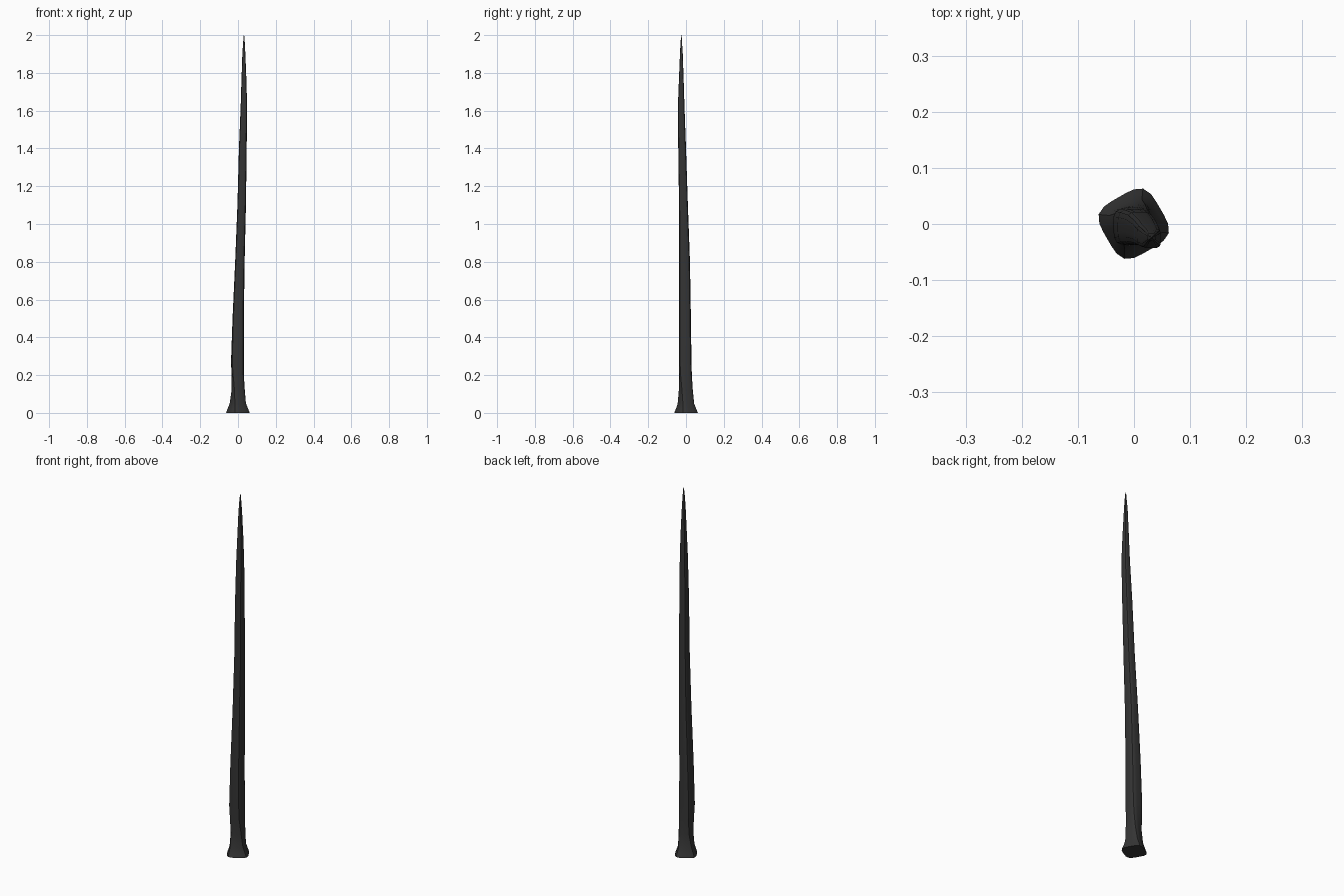
import bpy, bmesh, math

if "Cube" in bpy.data.objects:
    bpy.data.objects.remove(bpy.data.objects["Cube"])

# (z, xmin, xmax, ymin, ymax, corner angle in degrees)
RINGS = [
    (0.00, -0.063, 0.062, -0.062, 0.063, 75),
    (0.02, -0.056, 0.054, -0.054, 0.055, 74),
    (0.05, -0.044, 0.042, -0.044, 0.043, 70),
    (0.12, -0.034, 0.036, -0.038, 0.036, 60),
    (0.20, -0.034, 0.031, -0.037, 0.031, 50),
    (0.27, -0.037, 0.031, -0.038, 0.029, 47),
    (0.50, -0.029, 0.031, -0.037, 0.026, 45),
    (0.80, -0.015, 0.035, -0.036, 0.021, 45),
    (1.10, -0.003, 0.042, -0.037, 0.010, 45),
    (1.40, 0.005, 0.046, -0.041, 0.000, 45),
    (1.62, 0.014, 0.048, -0.043, -0.008, 45),
    (1.75, 0.018, 0.045, -0.038, -0.012, 45),
    (1.90, 0.023, 0.039, -0.032, -0.017, 45),
    (1.96, 0.027, 0.036, -0.029, -0.021, 45),
    (1.995, 0.030, 0.033, -0.026, -0.023, 45),
]
SIDES, POWER = 24, 4.0


def section(z, x0, x1, y0, y1, corner):
    """Rounded square turned to the corner angle, fitted to the given box."""
    pts = []
    for i in range(SIDES):
        a = 2 * math.pi * i / SIDES
        c, s = math.cos(a), math.sin(a)
        r = (abs(c) ** POWER + abs(s) ** POWER) ** (-1 / POWER)
        t = a + math.radians(corner - 45)
        pts.append((r * math.cos(t), r * math.sin(t)))
    mx = max(p[0] for p in pts)
    my = max(p[1] for p in pts)
    return [((x0 + x1) / 2 + p[0] / mx * (x1 - x0) / 2,
             (y0 + y1) / 2 + p[1] / my * (y1 - y0) / 2, z) for p in pts]


# Forged spike: lofted rings from flared foot to point
bm = bmesh.new()
loops = [[bm.verts.new(p) for p in section(*ring)] for ring in RINGS]
bm.faces.new(loops[0][::-1])
for lo, hi in zip(loops, loops[1:]):
    for i in range(SIDES):
        j = (i + 1) % SIDES
        bm.faces.new((lo[i], lo[j], hi[j], hi[i]))
tip = bm.verts.new((0.031, -0.025, 2.0))
for i in range(SIDES):
    bm.faces.new((loops[-1][i], loops[-1][(i + 1) % SIDES], tip))
mesh = bpy.data.meshes.new("iron_spike")
bm.to_mesh(mesh)
bm.free()
spike = bpy.data.objects.new("iron_spike", mesh)
bpy.context.collection.objects.link(spike)

# Dark iron
iron = bpy.data.materials.new("dark_iron")
iron.diffuse_color = (0.035, 0.035, 0.035, 1)
iron.use_nodes = True
iron.node_tree.nodes["Principled BSDF"].inputs["Base Color"].default_value = iron.diffuse_color
mesh.materials.append(iron)

bpy.context.view_layer.objects.active = spike
spike.select_set(True)
bpy.ops.object.shade_smooth_by_angle(angle=math.radians(35))
